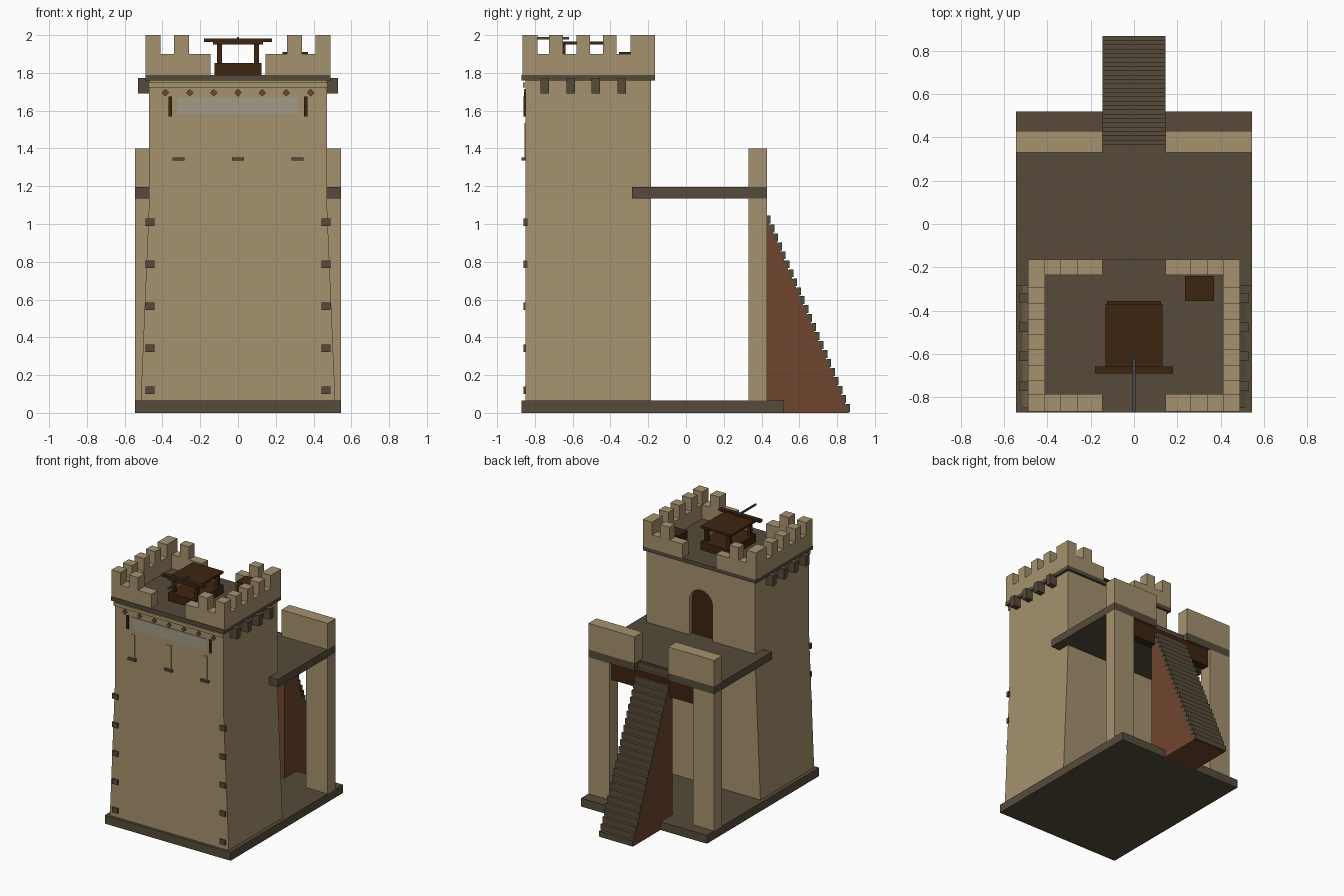
import bpy, bmesh, math

if "Cube" in bpy.data.objects:
    bpy.data.objects.remove(bpy.data.objects["Cube"])


def material(name, rgb):
    m = bpy.data.materials.new(name)
    m.diffuse_color = (*rgb, 1)
    m.use_nodes = True
    m.node_tree.nodes["Principled BSDF"].inputs["Base Color"].default_value = m.diffuse_color
    return m


TAN = material("sandstone", (0.375, 0.288, 0.158))
GREY = material("dark_stone", (0.094, 0.070, 0.043))
DARK = material("dark_wood", (0.048, 0.018, 0.005))
RED = material("red_clay", (0.165, 0.060, 0.028))
PALE = material("pale_banner", (0.36, 0.33, 0.245))
IRON = material("iron", (0.07, 0.07, 0.065))


def finish(name, bm, mat):
    bmesh.ops.recalc_face_normals(bm, faces=bm.faces[:])
    me = bpy.data.meshes.new(name)
    bm.to_mesh(me)
    bm.free()
    me.materials.append(mat)
    ob = bpy.data.objects.new(name, me)
    bpy.context.collection.objects.link(ob)
    return ob


def boxes(name, mat, items):
    """Each item is x0, x1, y0, y1, z0, z1."""
    bm = bmesh.new()
    for x0, x1, y0, y1, z0, z1 in items:
        for v in bmesh.ops.create_cube(bm, size=1)["verts"]:
            v.co.x = x1 if v.co.x > 0 else x0
            v.co.y = y1 if v.co.y > 0 else y0
            v.co.z = z1 if v.co.z > 0 else z0
    return finish(name, bm, mat)


def mirror(items):
    return items + [(-b, -a, c, d, e, f) for a, b, c, d, e, f in items]


def prism(name, mat, profiles, to3d, a, b):
    """Extrude flat profiles between depths a and b."""
    bm = bmesh.new()
    for pts in profiles:
        lo = [bm.verts.new(to3d(p, q, a)) for p, q in pts]
        hi = [bm.verts.new(to3d(p, q, b)) for p, q in pts]
        bm.faces.new(lo)
        bm.faces.new(hi)
        n = len(pts)
        for i in range(n):
            j = (i + 1) % n
            bm.faces.new((lo[i], lo[j], hi[j], hi[i]))
    return finish(name, bm, mat)


def xz(p, q, d):
    return (p, d, q)


def yz(p, q, d):
    return (d, p, q)


# Ground slab
boxes("base_slab", GREY, [(-0.545, 0.545, -0.87, 0.52, 0, 0.065)])

# Tower body, lower part flares out sideways
body = [(-0.515, 0.06), (0.515, 0.06), (0.47, 1.13), (0.47, 1.765), (-0.47, 1.765), (-0.47, 1.13)]
tower = prism("tower_body", TAN, [body], xz, -0.85, -0.185)

# Arched doorway recess at the back
arch = [(-0.1, 1.15), (0.1, 1.15)] + [
    (0.1 * math.cos(math.pi * i / 10), 1.47 + 0.1 * math.sin(math.pi * i / 10)) for i in range(11)]
cutter = prism("doorway_cutter", TAN, [arch], xz, -0.225, -0.1)
cutter.hide_render = True
cutter.hide_viewport = True
cut = tower.modifiers.new("doorway", "BOOLEAN")
cut.object = cutter
cut.operation = "DIFFERENCE"
cut.solver = "EXACT"
prism("door", DARK, [arch], xz, -0.23, -0.22)

# Rear deck, notched for the stairs
boxes("deck", GREY, [(-0.545, 0.545, -0.285, 0.37, 1.135, 1.195)]
      + mirror([(0.145, 0.545, 0.37, 0.43, 1.135, 1.195)]))
boxes("deck_legs", TAN, mirror([(0.36, 0.545, 0.33, 0.43, 0.065, 1.135)]))
boxes("deck_parapets", TAN, mirror([(0.145, 0.545, 0.33, 0.43, 1.195, 1.4)]))
boxes("deck_beam", DARK, [(-0.36, 0.36, 0.35, 0.41, 1.0, 1.135)])

# Steep stairs
N, RUN, RISE = 25, 0.02, 0.0475
prism("stair_wedge", RED, [[(0.37, 0), (0.862, 0), (0.37, 1.165)]], yz, -0.143, 0.143)
boxes("stair_treads", GREY, [
    (-0.145, 0.145, 0.87 - (i + 1) * RUN - 0.006, 0.868 - i * RUN, i * RISE + 0.006, (i + 1) * RISE)
    for i in range(N)])

# Roof slab and crenellated walls
boxes("roof_slab", GREY, [(-0.49, 0.49, -0.87, -0.165, 1.76, 1.79)])
walls, merlons = [], []
for y0, y1 in ((-0.865, -0.785), (-0.235, -0.165)):
    walls.append((0.145, 0.49, y0, y1, 1.79, 1.9))
    merlons += [(0.26, 0.34, y0, y1, 1.9, 2.0), (0.41, 0.49, y0, y1, 1.9, 2.0)]
walls.append((0.41, 0.49, -0.785, -0.235, 1.79, 1.9))
for y in (-0.725, -0.58, -0.44, -0.295):
    merlons.append((0.41, 0.49, y, y + (0.06 if y == -0.295 else 0.073), 1.9, 2.0))
boxes("roof_walls", TAN, mirror(walls))
boxes("merlons", TAN, mirror(merlons))

# Side corbels
boxes("corbels", GREY, mirror([(0.46, 0.53, y - 0.022, y + 0.022, 1.69, 1.772)
                               for y in (-0.748, -0.61, -0.477, -0.34)]))

# Front trim
boxes("cornice", TAN, [(-0.475, 0.475, -0.862, -0.84, 1.722, 1.748)])
d = 0.02
prism("diamonds", RED, [[(x - d, 1.695), (x, 1.695 - d), (x + d, 1.695), (x, 1.695 + d)]
                        for x in [0.128 * i for i in range(-3, 4)]], xz, -0.858, -0.845)
boxes("banner_plate", PALE, [(-0.32, 0.32, -0.855, -0.848, 1.58, 1.67)])
boxes("banner_posts", DARK, mirror([(0.35, 0.367, -0.86, -0.845, 1.57, 1.675)]))
boxes("window_slits", TAN, [(x - 0.017, x + 0.017, -0.855, -0.845, 1.35, 1.535)
                            for x in (-0.315, 0, 0.315)])
boxes("window_sills", GREY, [(x - 0.033, x + 0.033, -0.87, -0.845, 1.335, 1.352)
                             for x in (-0.315, 0, 0.315)])
boxes("corner_stones", GREY, mirror([(0.442, 0.49, -0.86, -0.84, z - 0.02, z + 0.02)
                                     for z in (0.12, 0.343, 0.565, 0.787, 1.01)]))

# Rooftop bolt thrower and chest
boxes("thrower_base", DARK, [(-0.125, 0.125, -0.69, -0.355, 1.79, 1.852)])
boxes("thrower_posts", DARK, mirror([(0.085, 0.112, y, y + 0.028, 1.85, 1.955)
                                     for y in (-0.665, -0.41)]))
boxes("thrower_top", DARK, [(-0.132, 0.132, -0.685, -0.37, 1.95, 1.967)])
boxes("thrower_bow", DARK, [(-0.18, 0.18, -0.69, -0.657, 1.963, 1.982)])
boxes("thrower_bolt", IRON, [(-0.006, 0.006, -0.865, -0.62, 1.977, 1.989)])
boxes("chest", DARK, [(0.235, 0.37, -0.355, -0.24, 1.79, 1.91)])
